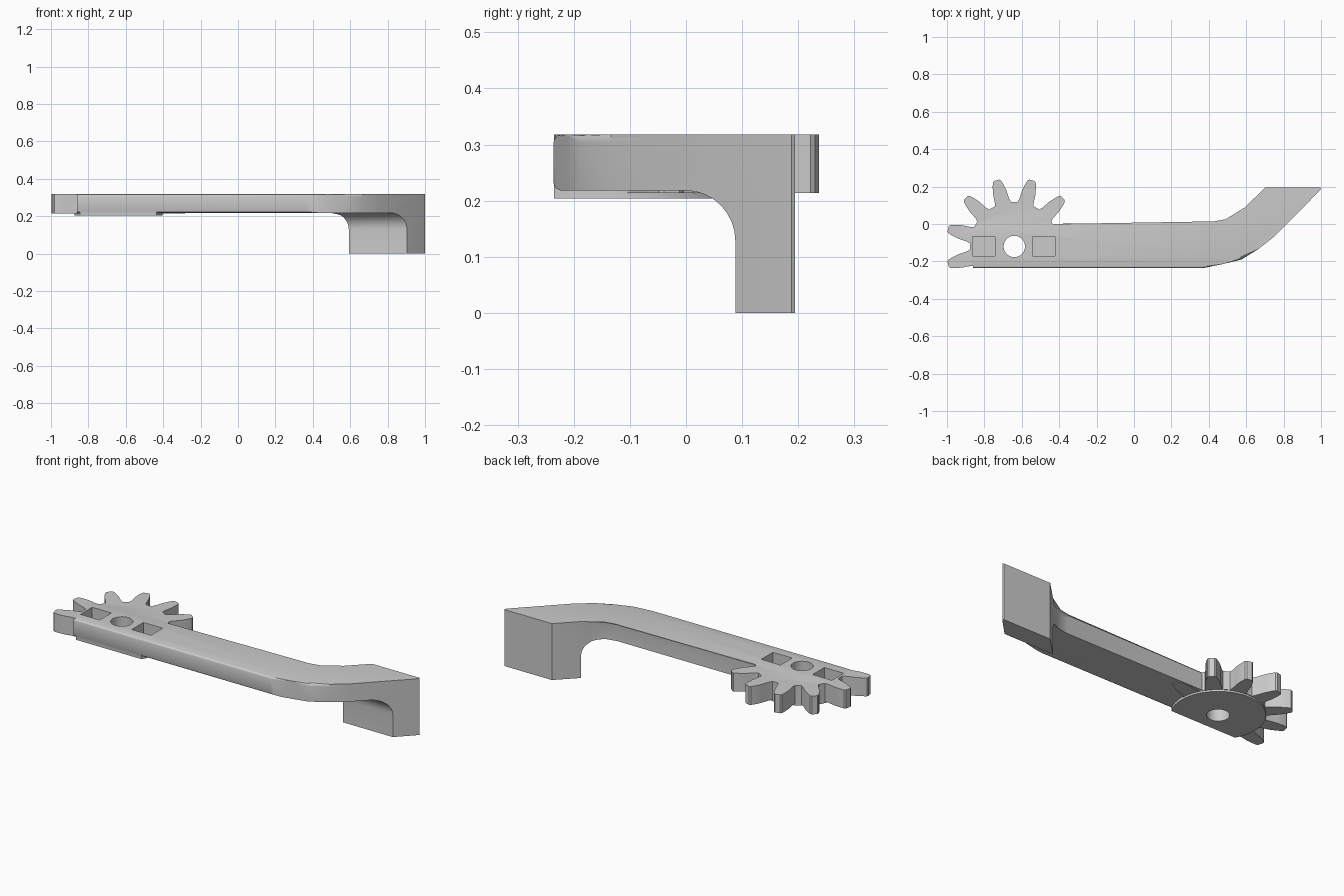
import bpy, bmesh
from math import radians, sin, cos, pi
from mathutils import Vector

if "Cube" in bpy.data.objects:
    bpy.data.objects.remove(bpy.data.objects["Cube"])

CX, CY = -0.64, -0.12      # gear centre
TOP, UNDER, FRONT = 0.318, 0.218, -0.236


def prism(name, pts, vec, bevel_edges=(), width=0.014):
    """Extrude a closed 3D outline along vec, rounding chosen far edges."""
    bm = bmesh.new()
    low = [bm.verts.new(p) for p in pts]
    high = [bm.verts.new(Vector(p) + Vector(vec)) for p in pts]
    n = len(pts)
    bm.faces.new(low[::-1])
    bm.faces.new(high)
    for i in range(n):
        j = (i + 1) % n
        bm.faces.new((low[i], low[j], high[j], high[i]))
    edges = [bm.edges.get((high[i], high[(i + 1) % n])) for i in bevel_edges]
    if edges:
        bmesh.ops.bevel(bm, geom=edges, offset=width, segments=3,
                        profile=0.5, affect='EDGES')
    bmesh.ops.recalc_face_normals(bm, faces=bm.faces)
    me = bpy.data.meshes.new(name)
    bm.to_mesh(me)
    bm.free()
    ob = bpy.data.objects.new(name, me)
    bpy.context.collection.objects.link(ob)
    return ob


def flat(name, pts, z0, z1, **kw):
    return prism(name, [(x, y, z0) for x, y in pts], (0, 0, z1 - z0), **kw)


def circle(r, n=48):
    return [(CX + r * cos(2 * pi * i / n), CY + r * sin(2 * pi * i / n))
            for i in range(n)]


def combine(ob, other, op):
    m = ob.modifiers.new(op, 'BOOLEAN')
    m.operation, m.object, m.solver = op, other, 'EXACT'
    other.hide_render = True
    bpy.context.view_layer.objects.active = ob
    bpy.ops.object.modifier_apply(modifier=m.name)
    bpy.data.objects.remove(other)


# Bent arm: plan outline with rounded upper edges
plan = [(-0.86, FRONT), (0.37, FRONT), (0.48, -0.213), (0.575, -0.19),
        (0.665, -0.134), (0.75, -0.067), (0.985, 0.170), (1.0, 0.188),
        (0.996, 0.194), (0.70, 0.194), (0.55, 0.046), (0.495, 0.012),
        (0.43, 0.0), (-0.84, 0.0)]
arm = flat("gear_arm", plan, -0.01, TOP,
           bevel_edges=[0, 1, 2, 3, 4, 5, 10, 11, 12])

# Side profile shapes the underside and the foot with its fillet
fillet = [(0.088 * sin(a), UNDER - 0.09 * (1 - cos(a)))
          for a in [pi / 2 * i / 8 for i in range(9)]]
side = ([(-0.25, TOP + 0.05), (-0.25, UNDER + 0.016), (FRONT, UNDER + 0.013),
         (FRONT + 0.004, UNDER + 0.004), (FRONT + 0.013, UNDER)]
        + fillet + [(0.088, 0.0), (0.25, 0.0), (0.25, TOP + 0.05)])
shape = prism("side_profile", [(-1.2, y, z) for y, z in side], (2.4, 0, 0))
combine(arm, shape, 'INTERSECT')

# Partial gear: seven teeth spaced 30 degrees apart
tooth = [(0.234, 0.045), (0.252, 0.040), (0.30, 0.037), (0.335, 0.030),
         (0.360, 0.022), (0.366, 0.014)]
outline = []
for k in range(7):
    a = radians(15 + 30 * k)
    flank = [(r, -w) for r, w in tooth] + [(r, w) for r, w in tooth[::-1]]
    for r, w in flank:
        outline.append((CX + r * cos(a) - w * sin(a),
                        max(CY + r * sin(a) + w * cos(a), FRONT)))
outline += [(-0.80, -0.215), (-0.45, -0.19)]
gear = flat("gear_teeth", outline, 0.214, TOP - 0.0004)
combine(arm, gear, 'UNION')

# Thin round boss under the gear, trimmed flush with the front
boss = flat("boss", [(x, max(y, FRONT + 0.0005)) for x, y in circle(0.235)
                     if y > FRONT - 0.02 or abs(x - CX) > 0.2], 0.204, 0.24)
combine(arm, boss, 'UNION')

# Pivot hole and two square pockets
combine(arm, flat("pivot_cutter", circle(0.057), 0.1, 0.5), 'DIFFERENCE')
for x in (CX - 0.163, CX + 0.157):
    sq = [(x - 0.06, -0.17), (x + 0.06, -0.17), (x + 0.06, -0.066), (x - 0.06, -0.066)]
    combine(arm, flat("pocket_cutter", sq, UNDER + 0.002, 0.5), 'DIFFERENCE')

arm.select_set(True)
bpy.context.view_layer.objects.active = arm
bpy.ops.object.shade_smooth_by_angle(angle=radians(25))
